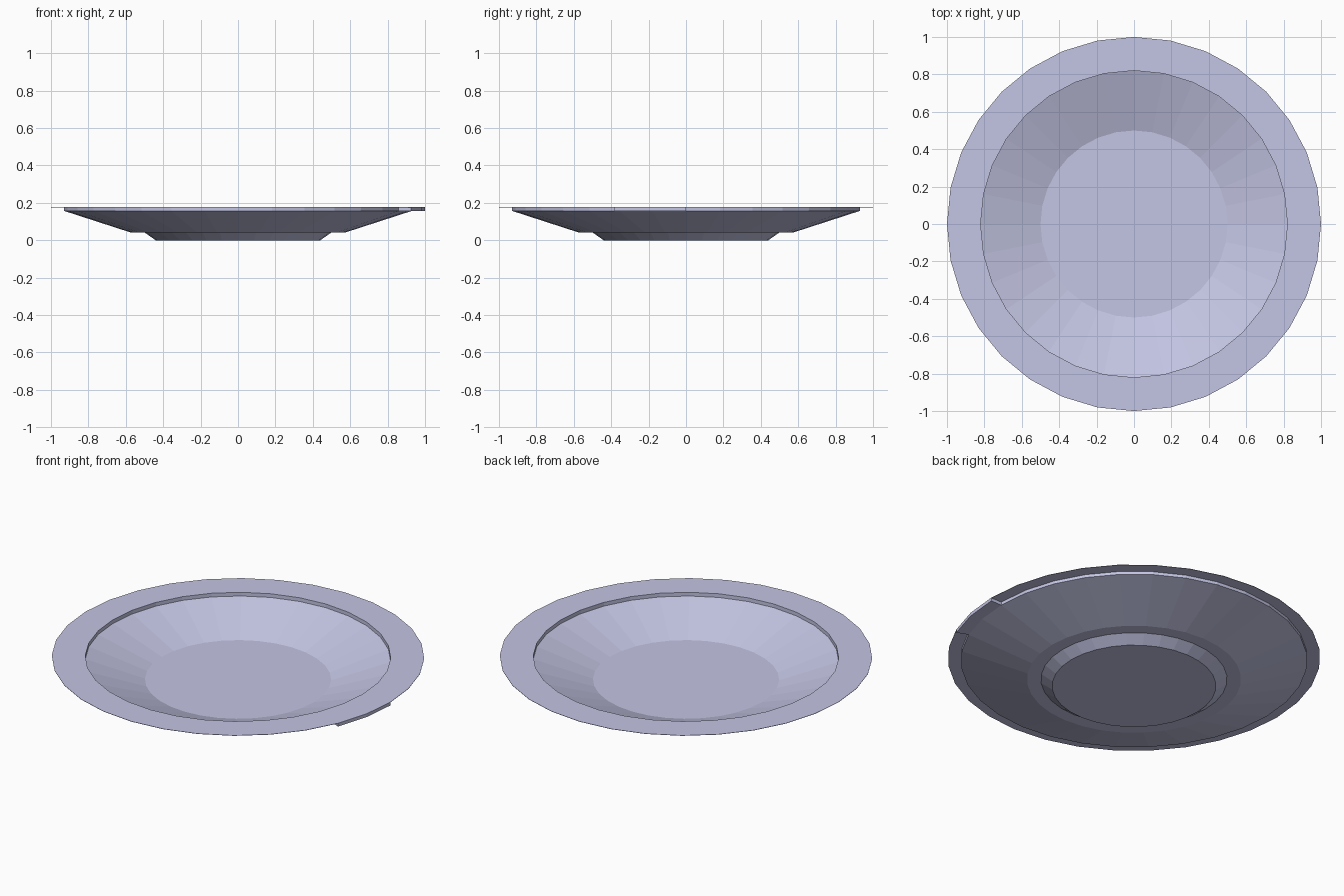
import bpy, bmesh
from math import sin, cos, tau

cube = bpy.data.objects.get("Cube")
if cube:
    bpy.data.objects.remove(cube, do_unlink=True)

SIDES = 32
RIM_Z, LIP_Z, FLOOR_Z = 0.177, 0.157, 0.043
UNDER_Z = RIM_Z - 0.002

glaze = bpy.data.materials.new("pale lilac glaze")
glaze.use_nodes = True
color = (0.55, 0.56, 0.77, 1.0)
glaze.diffuse_color = color
glaze.node_tree.nodes["Principled BSDF"].inputs["Base Color"].default_value = color


def revolve(name, profile, first, count, closed):
    """Sweep an (r, z) profile round z over `count` of the plate's sides."""
    bm = bmesh.new()
    full = count == SIDES
    rings = []
    for i in range(first, first + count + (0 if full else 1)):
        a = tau * i / SIDES
        rings.append([bm.verts.new((r * cos(a), r * sin(a), z)) for r, z in profile])
    n = len(profile)
    for i in range(count):
        here, there = rings[i], rings[(i + 1) % len(rings)]
        for j in range(n if closed else n - 1):
            k = (j + 1) % n
            bm.faces.new((here[j], there[j], there[k], here[k]))
    if full:
        # Flat discs close the foot and the floor
        for j in (0, n - 1):
            bm.faces.new([ring[j] for ring in rings])
    else:
        for ring in (rings[0], rings[-1]):
            bm.faces.new(ring)
    bmesh.ops.recalc_face_normals(bm, faces=bm.faces)
    mesh = bpy.data.meshes.new(name)
    bm.to_mesh(mesh)
    bm.free()
    mesh.materials.append(glaze)
    obj = bpy.data.objects.new(name, mesh)
    bpy.context.collection.objects.link(obj)
    return obj


# Plate: foot, sloping underside, thin overhanging rim, well and floor
revolve("plate", [
    (0.44, 0), (0.5, FLOOR_Z - 0.001), (0.575, FLOOR_Z - 0.001),
    (0.93, LIP_Z), (0.93, UNDER_Z), (1.0, UNDER_Z), (1.0, RIM_Z),
    (0.82, RIM_Z), (0.82, LIP_Z - 0.002), (0.5, FLOOR_Z),
], 0, SIDES, False)

# Short thickened stretch under the rim
revolve("rim_grip", [
    (0.93, LIP_Z), (1.0, LIP_Z), (1.0, UNDER_Z), (0.93, UNDER_Z),
], -2, 2, True)
